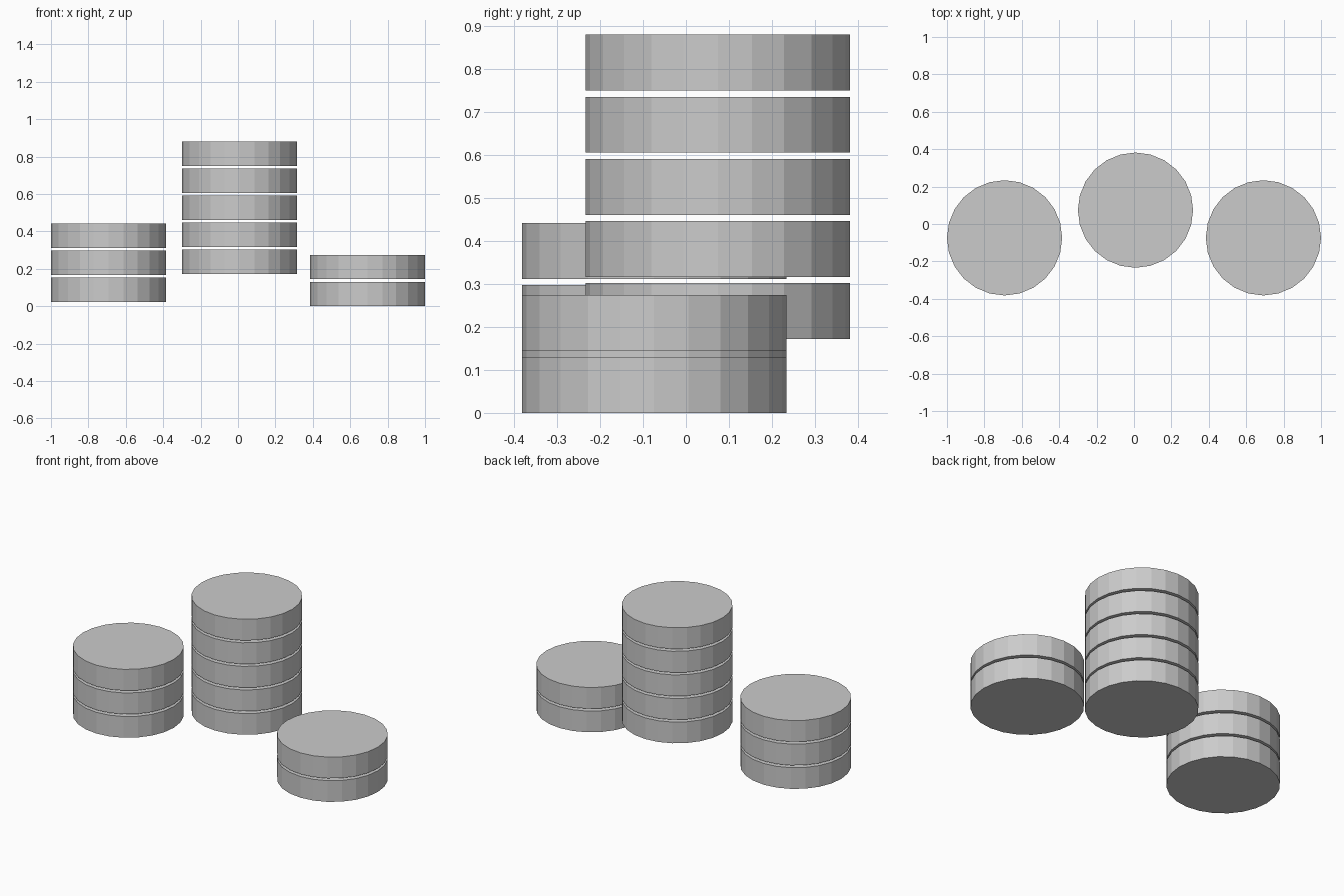
import bpy

cube = bpy.data.objects.get("Cube")
if cube:
    bpy.data.objects.remove(cube, do_unlink=True)

RADIUS, HEIGHT, PITCH, SIDES = 0.308, 0.13, 0.1445, 24

# Single grey finish
GREY = (0.6, 0.6, 0.6, 1.0)
grey = bpy.data.materials.new("light_grey")
grey.use_nodes = True
grey.diffuse_color = GREY
grey.node_tree.nodes["Principled BSDF"].inputs["Base Color"].default_value = GREY


def disc_stack(name, x, y, base, count):
    """Column of separate flat-sided discs with a narrow gap between them."""
    for i in range(count):
        bpy.ops.mesh.primitive_cylinder_add(
            vertices=SIDES, radius=RADIUS, depth=HEIGHT,
            location=(x, y, base + HEIGHT / 2 + i * PITCH))
        disc = bpy.context.object
        disc.name = f"{name}_disc_{i + 1}"
        disc.data.materials.append(grey)


# Three stacks: tall one at the back, shorter ones either side
disc_stack("middle_stack", 0.008, 0.074, 0.172, 5)
disc_stack("right_stack", -0.692, -0.074, 0.023, 3)
disc_stack("left_stack", 0.692, -0.074, 0.0, 2)
